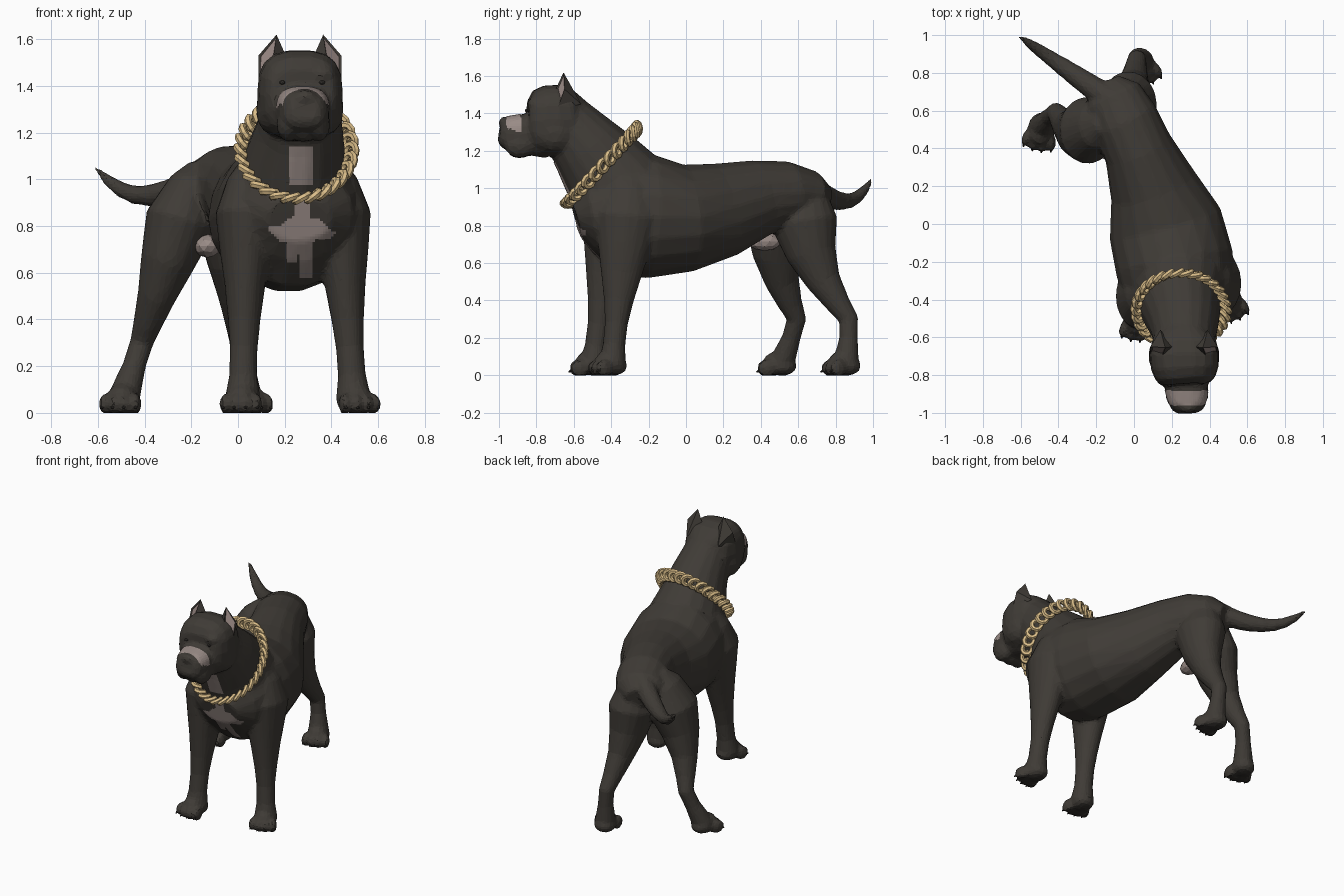
import bpy, bmesh, math
from mathutils import Vector, Matrix
from mathutils.bvhtree import BVHTree

cube = bpy.data.objects.get("Cube")
if cube:
    bpy.data.objects.remove(cube, do_unlink=True)


def material(name, rgb):
    m = bpy.data.materials.new(name)
    m.use_nodes = True
    m.diffuse_color = (*rgb, 1)
    for node in m.node_tree.nodes:
        if node.type == 'BSDF_PRINCIPLED':
            node.inputs["Base Color"].default_value = (*rgb, 1)
            node.inputs["Roughness"].default_value = 0.8
    return m


COAT = material("dark coat", (.05, .044, .037))
PALE = material("pale marking", (.32, .26, .24))
PINK = material("ear pink", (.32, .25, .23))
GOLD = material("gold", (.7, .51, .25))
DARK = material("claw black", (.028, .025, .022))


def finish(name, bm, *mats):
    bmesh.ops.recalc_face_normals(bm, faces=bm.faces)
    mesh = bpy.data.meshes.new(name)
    bm.to_mesh(mesh)
    bm.free()
    obj = bpy.data.objects.new(name, mesh)
    bpy.context.collection.objects.link(obj)
    for mat in mats:
        mesh.materials.append(mat)
    return obj


def tube(bm, rings, side=(1, 0, 0), power=1.0, sides=18):
    """Loft of rings (x, y, z, half width, half depth) square to the path."""
    side = Vector(side)
    points = [Vector(ring[:3]) for ring in rings]
    bend = lambda v: math.copysign(abs(v) ** power, v)
    angles = [math.tau * k / sides for k in range(sides)]
    loops = []
    for i, (point, ring) in enumerate(zip(points, rings)):
        along = points[min(i + 1, len(points) - 1)] - points[max(i - 1, 0)]
        normal = along.cross(side).normalized()
        lateral = normal.cross(along).normalized()
        loops.append([bm.verts.new(point + lateral * ring[3] * bend(math.cos(a))
                                   + normal * ring[4] * bend(math.sin(a))) for a in angles])
    for lower, upper in zip(loops, loops[1:]):
        for k in range(sides):
            j = (k + 1) % sides
            bm.faces.new((lower[k], lower[j], upper[j], upper[k]))
    bm.faces.new(loops[0])
    bm.faces.new(loops[-1])


def ball(bm, centre, radii, turn=0.0):
    matrix = (Matrix.Translation(centre) @ Matrix.Rotation(turn, 4, 'Z')
              @ Matrix.Diagonal((*radii, 1)))
    bmesh.ops.create_icosphere(bm, subdivisions=2, radius=1, matrix=matrix)


def spine_x(y):
    return .165 - .28 * y - .2 * y * y


def face_x(y):
    return .265 - .08 * min(0, y + .7)


body = bmesh.new()

# torso: y, z, half width, half height
torso = [(-.585, .83, .14, .1), (-.52, .85, .24, .2), (-.38, .86, .3, .32), (-.2, .85, .315, .335),
         (0, .84, .305, .29), (.2, .885, .235, .255), (.4, .95, .185, .205), (.55, .97, .18, .175),
         (.67, .97, .16, .125), (.74, .95, .09, .07)]
tube(body, [(spine_x(y), y, z, a, b) for y, z, a, b in torso])

# neck
tube(body, [(.24, -.36, 1, .25, .27), (.25, -.45, 1.12, .21, .235),
            (.265, -.53, 1.22, .185, .2), (.27, -.66, 1.38, .15, .15)])

# skull and muzzle: y, z, half width, half height
skull = [(-.54, 1.37, .1, .11), (-.6, 1.365, .165, .17), (-.68, 1.36, .185, .195),
         (-.76, 1.36, .18, .19), (-.815, 1.36, .16, .165), (-.845, 1.36, .135, .11)]
muzzle = [(-.74, 1.28, .13, .12), (-.86, 1.29, .115, .11), (-.93, 1.29, .105, .1),
          (-.97, 1.305, .09, .083), (-.995, 1.31, .06, .055)]
for rings in (skull, muzzle):
    tube(body, [(face_x(y), y, z, a, b) for y, z, a, b in rings], power=.72)

# lips, cheeks and brows
for s in (-1, 1):
    for offset, y, z, radii in ((.066, -.89, 1.235, (.05, .085, .075)),
                                (.12, -.7, 1.3, (.07, .11, .11)),
                                (.085, -.81, 1.45, (.06, .04, .035))):
        ball(body, (face_x(y) + s * offset, y, z), radii)

# chin and nose
ball(body, (face_x(-.89), -.89, 1.19), (.055, .06, .03))
ball(body, (face_x(-.97), -.972, 1.35), (.05, .03, .035))

# tail: sinks, then lifts towards the tip
tail = []
for i in range(10):
    t = i / 9
    lift = (.3 if t < .6 else .75) * (t - .6) ** 2
    radius = .008 + .067 * (1 - t) ** .6
    tail.append((-.1 - .51 * t, .64 + .355 * t, .93 + lift, radius, radius))
tube(body, tail, side=(.6, -.8, 0), sides=10)

# legs: height, backward bend, half width, half depth
front_leg = [(1.08, 0, .03, .05), (1, 0, .085, .12), (.85, 0, .133, .18), (.7, 0, .112, .145),
             (.55, 0, .088, .112), (.4, 0, .07, .08), (.28, 0, .06, .062), (.16, 0, .06, .06),
             (.06, 0, .077, .075)]
hind_leg = [(1.06, .02, .04, .06), (.98, 0, .1, .13), (.82, -.03, .152, .18),
            (.65, -.033, .118, .135), (.5, -.005, .083, .092), (.38, .042, .062, .065),
            (.3, .076, .05, .053), (.2, .05, .05, .05), (.06, 0, .07, .07)]


def leg(profile, top, foot):
    high, low = profile[0][0], profile[-1][0]
    rings = []
    for z, bend, a, b in profile:
        x, y = Vector(foot).lerp(Vector(top), (z - low) / (high - low))
        rings.append((x, y + bend, z, a, b))
    tube(body, rings)


def paw(x, y, turn):
    spin = Matrix.Rotation(turn, 3, 'Z')
    ball(body, (x, y, .05), (.075, .085, .055), turn)
    ball(body, Vector((x, y, .08)) + spin @ Vector((0, -.035, 0)), (.06, .06, .045), turn)
    for k in (-1.5, -.5, .5, 1.5):
        toe = Vector((x, y, .038)) + spin @ Vector((k * .043, .013 * abs(k) - .085, 0))
        ball(body, toe, (.027, .052, .048), turn + k * .12)
        tip = toe + spin @ Vector((k * .006, -.044, -.016))
        matrix = Matrix.Translation(tip) @ spin.to_4x4() @ Matrix.Rotation(2, 4, 'X')
        bmesh.ops.create_cone(claws, cap_ends=True, segments=5, radius1=.01, radius2=.003,
                              depth=.02, matrix=matrix)


claws = bmesh.new()
for profile, top, foot, turn in ((front_leg, (.42, -.29), (.495, -.395), .35),
                                 (front_leg, (.04, -.35), (.02, -.495), -.1),
                                 (hind_leg, (-.05, .6), (.035, .855), .35),
                                 (hind_leg, (-.17, .53), (-.49, .51), -.2)):
    leg(profile, top, foot)
    paw(*foot, turn)
finish("claws", claws, DARK)

# fuse the body into one faceted skin
dog = finish("body", body, COAT, DARK)
fuse = dog.modifiers.new("fuse", 'REMESH')
fuse.mode, fuse.voxel_size = 'VOXEL', .013
soften = dog.modifiers.new("soften", 'SMOOTH')
soften.factor, soften.iterations = .5, 4
dog.modifiers.new("facets", 'DECIMATE').ratio = .13
bpy.context.view_layer.update()
skin = bpy.data.meshes.new_from_object(dog.evaluated_get(bpy.context.evaluated_depsgraph_get()))
dog.modifiers.clear()
dog.data = skin
for vertex in skin.vertices:
    vertex.co.z = max(vertex.co.z, 0)
for face in skin.polygons:
    face.use_smooth = False
    face.material_index = int(face.center.z < .012 and face.normal.z < -.6)   # foot pads
probe = bmesh.new()
probe.from_mesh(skin)
tree = BVHTree.FromBMesh(probe)
probe.free()


def plate(name, inside, ray, u_start, v_start, size, step=.011):
    """Thin pale marking laid on the skin wherever inside(u, v) holds."""
    bm = bmesh.new()
    count = int(size / step)
    for k in range(count * count):
        u, v = u_start + k % count * step, v_start + k // count * step
        if not inside(u + step / 2, v + step / 2):
            continue
        hits = [tree.ray_cast(*ray(a, b))[:2] for a, b in
                ((u, v), (u + step, v), (u + step, v + step), (u, v + step))]
        if all(hit for hit, normal in hits):
            bm.faces.new([bm.verts.new(hit + normal * .004) for hit, normal in hits])
    bmesh.ops.remove_doubles(bm, verts=bm.verts, dist=.0005)
    finish(name, bm, PALE)


def chest_shape(x, z):
    arms = abs(z - .78 - .01 * math.sin(x * 60)) < .055 * (1 - ((x - .27) / .15) ** 2)
    stem = abs(x - .275) < .04 - .08 * max(0, z - .8) and .68 < z < .93
    prongs = (abs(x - .295) < .026 and .585 < z < .72) or (abs(x - .23) < .02 and .65 < z < .74)
    throat = abs(x - .265) < .05 and .98 < z < 1.14
    return arms or stem or prongs or throat


def bridge_shape(x, y):
    return abs(x - face_x(y)) < .09 and y < -.885


plate("chest_marking", chest_shape,
      lambda x, z: (Vector((x, -.8, z)), Vector((0, 1, 0))), .11, .57, .58)
plate("bridge_marking", bridge_shape,
      lambda x, y: (Vector((x, y, 2)), Vector((0, 0, -1))), .18, -.96, .22)


def blob(name, mat, centre, radii):
    bm = bmesh.new()
    ball(bm, centre, radii)
    finish(name, bm, mat)


blob("groin", PALE, (-.13, .42, .715), (.06, .09, .05))
for label, s in (("left", 1), ("right", -1)):
    # eye and side of the muzzle marking
    socket = tree.ray_cast(Vector((.275 + s * .085, -2, 1.415)), Vector((0, 1, 0)))[0]
    blob(label + "_eye", DARK, socket, (.013, .01, .009))
    plate(label + "_muzzle_marking", lambda y, z: z > 1.3 - .5 * (y + .9),
          lambda y, z: (Vector((s, y, z)), Vector((-s, 0, 0))), -.955, 1.3, .08)

    # cropped ear with recessed pink inside
    bm = bmesh.new()
    tip, front, low, outer, back, crown = [
        bm.verts.new((face_x(0) + s * x, y, z)) for x, y, z in (
            (.1, -.655, 1.62), (.118, -.71, 1.5), (.178, -.69, 1.42), (.178, -.65, 1.53),
            (.125, -.56, 1.45), (.06, -.65, 1.53))]
    inner = bm.faces.new((front, low, outer, tip))
    for corners in ((tip, outer, back), (outer, low, back), (tip, back, crown),
                    (tip, crown, front), (front, crown, back, low)):
        bm.faces.new(corners)
    bmesh.ops.recalc_face_normals(bm, faces=bm.faces)
    bmesh.ops.inset_region(bm, faces=[inner], thickness=.009, depth=-.008)
    inner.material_index = 1
    finish(label + "_ear", bm, COAT, PINK)

# gold chain of thick twisted links around the neck
bpy.ops.mesh.primitive_torus_add(major_segments=10, minor_segments=6,
                                 major_radius=.032, minor_radius=.016)
link = bpy.context.object
chain = bmesh.new()
centre, across, up = Vector((.25, -.445, 1.12)), Vector((.232, 0, 0)), Vector((0, .185, .2))
axis = across.cross(up).normalized()
links = 30
for i in range(links):
    a = math.tau * i / links
    along = (up * math.cos(a) - across * math.sin(a)).normalized()
    frame = Matrix((along, axis, along.cross(axis))).transposed().to_4x4()
    place = Matrix.Translation(centre + across * math.cos(a) + up * math.sin(a))
    twist = Matrix.Rotation(.75, 4, 'X') @ Matrix.Rotation(.4, 4, 'Y')
    start = len(chain.verts)
    chain.from_mesh(link.data)
    chain.verts.ensure_lookup_table()
    bmesh.ops.transform(chain, matrix=place @ frame @ twist, verts=chain.verts[start:])
bpy.data.objects.remove(link, do_unlink=True)
finish("neck_chain", chain, GOLD)
